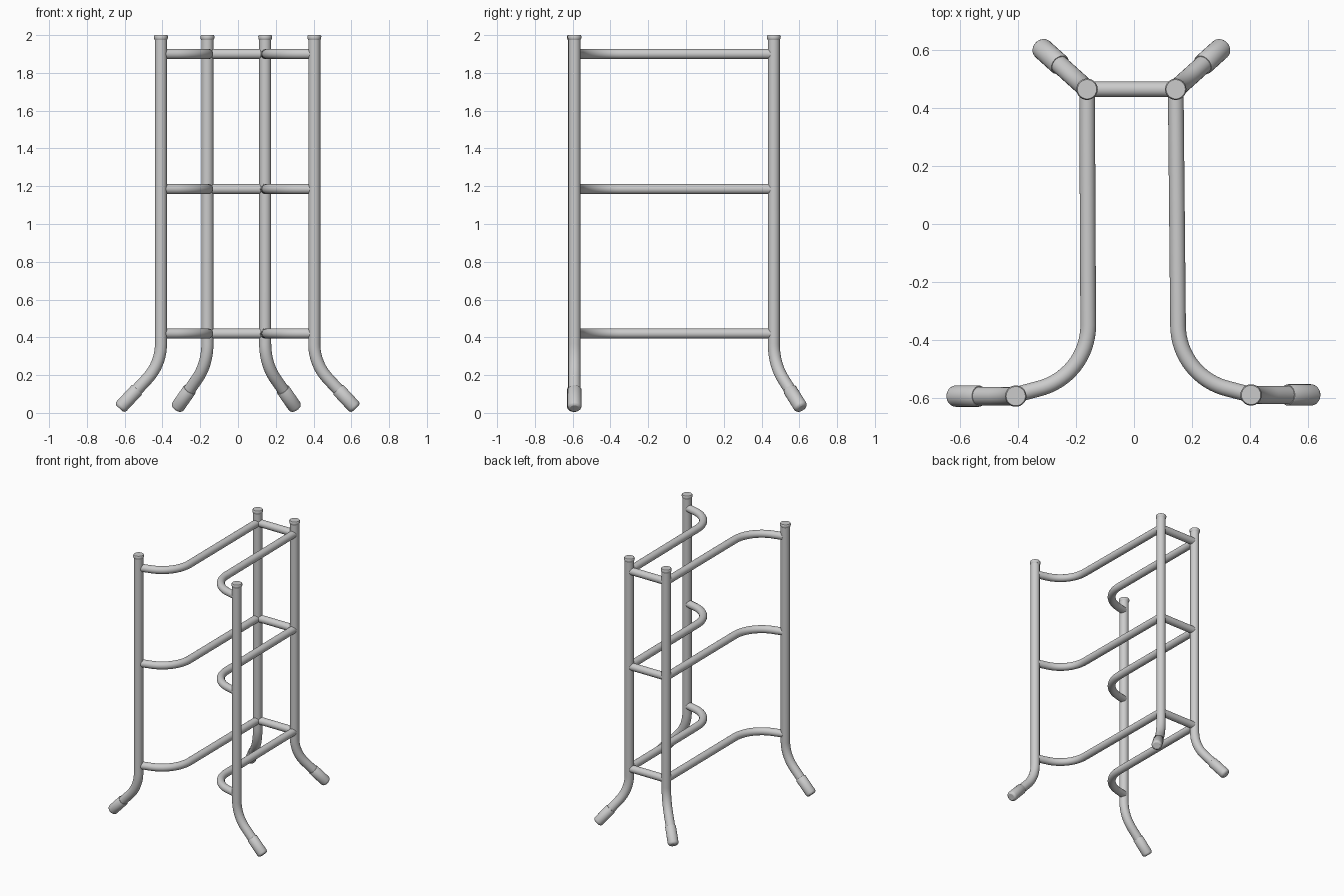
import bpy
from math import sin, cos, radians
from mathutils import Vector

if "Cube" in bpy.data.objects:
    bpy.data.objects.remove(bpy.data.objects["Cube"])


def tube(name, pts, r, radii=None):
    """Round tube along points, with optional radius factor per point."""
    cu = bpy.data.curves.new(name, 'CURVE')
    cu.dimensions = '3D'
    cu.bevel_depth = r
    cu.bevel_resolution = 9
    cu.use_fill_caps = True
    sp = cu.splines.new('POLY')
    sp.points.add(len(pts) - 1)
    for i, p in enumerate(pts):
        sp.points[i].co = (*p, 1)
        sp.points[i].radius = radii[i] if radii else 1
    ob = bpy.data.objects.new(name, cu)
    bpy.context.collection.objects.link(ob)
    bpy.ops.object.select_all(action='DESELECT')
    ob.select_set(True)
    bpy.context.view_layer.objects.active = ob
    bpy.ops.object.convert(target='MESH')
    bpy.ops.object.shade_smooth_by_angle(angle=radians(40))
    return bpy.context.object


POST_R, RAIL_R, SLEEVE_R = 0.032, 0.027, 0.037
TURN, BEND = radians(43), 0.27
FOOT_REACH, FOOT_Z = 0.218, 0.025


def leg(name, x, y, out_angle):
    d = Vector((cos(out_angle), sin(out_angle), 0))
    base = Vector((x, y, 0))
    run = (FOOT_REACH - BEND * (1 - cos(TURN))) / sin(TURN)
    z0 = FOOT_Z + BEND * sin(TURN) + run * cos(TURN)
    # post with bent foot
    pts = [base + Vector((0, 0, 1.99))]
    for i in range(13):
        a = TURN * i / 12
        pts.append(base + d * BEND * (1 - cos(a)) + Vector((0, 0, z0 - BEND * sin(a))))
    end = base + d * FOOT_REACH + Vector((0, 0, FOOT_Z))
    axis = d * sin(TURN) - Vector((0, 0, cos(TURN)))
    pts.append(end - axis * 0.01)
    tube(name + "_post", pts, POST_R)
    # rubber foot sleeve with rounded tip
    offs = [-0.135, -0.132, -0.016, -0.008, -0.002, 0.002]
    tube(name + "_foot_sleeve", [end + axis * o for o in offs], SLEEVE_R,
         [0.94, 1, 1, 0.95, 0.84, 0.65])
    # end cap
    tube(name + "_end_cap", [base + Vector((0, 0, z)) for z in (1.974, 1.982, 1.994, 2.0)],
         SLEEVE_R, [0.87, 0.98, 1, 0.9])


leg("front_left", -0.408, -0.594, radians(180))
leg("front_right", 0.404, -0.590, 0)
leg("back_left", -0.162, 0.465, radians(138))
leg("back_right", 0.144, 0.465, radians(42))

# side rails with curved front, and back cross rails
SWEEP, RAIL_BEND = radians(77), 0.225
for level, z in (("lower", 0.42), ("middle", 1.185), ("upper", 1.90)):
    for side, s, xb, xf, xp in (("left", -1, 0.162, 0.158, 0.408),
                                ("right", 1, 0.144, 0.152, 0.404)):
        pts = [(s * xb, 0.465, z)]
        for i in range(17):
            a = SWEEP * i / 16
            pts.append((s * (xf + RAIL_BEND * (1 - cos(a))), -0.35 - RAIL_BEND * sin(a), z))
        pts.append((s * (xp - 0.01), -0.587, z))
        tube(f"{level}_{side}_rail", pts, RAIL_R)
    tube(f"{level}_cross_rail", [(-0.162, 0.465, z), (0.144, 0.465, z)], RAIL_R)
